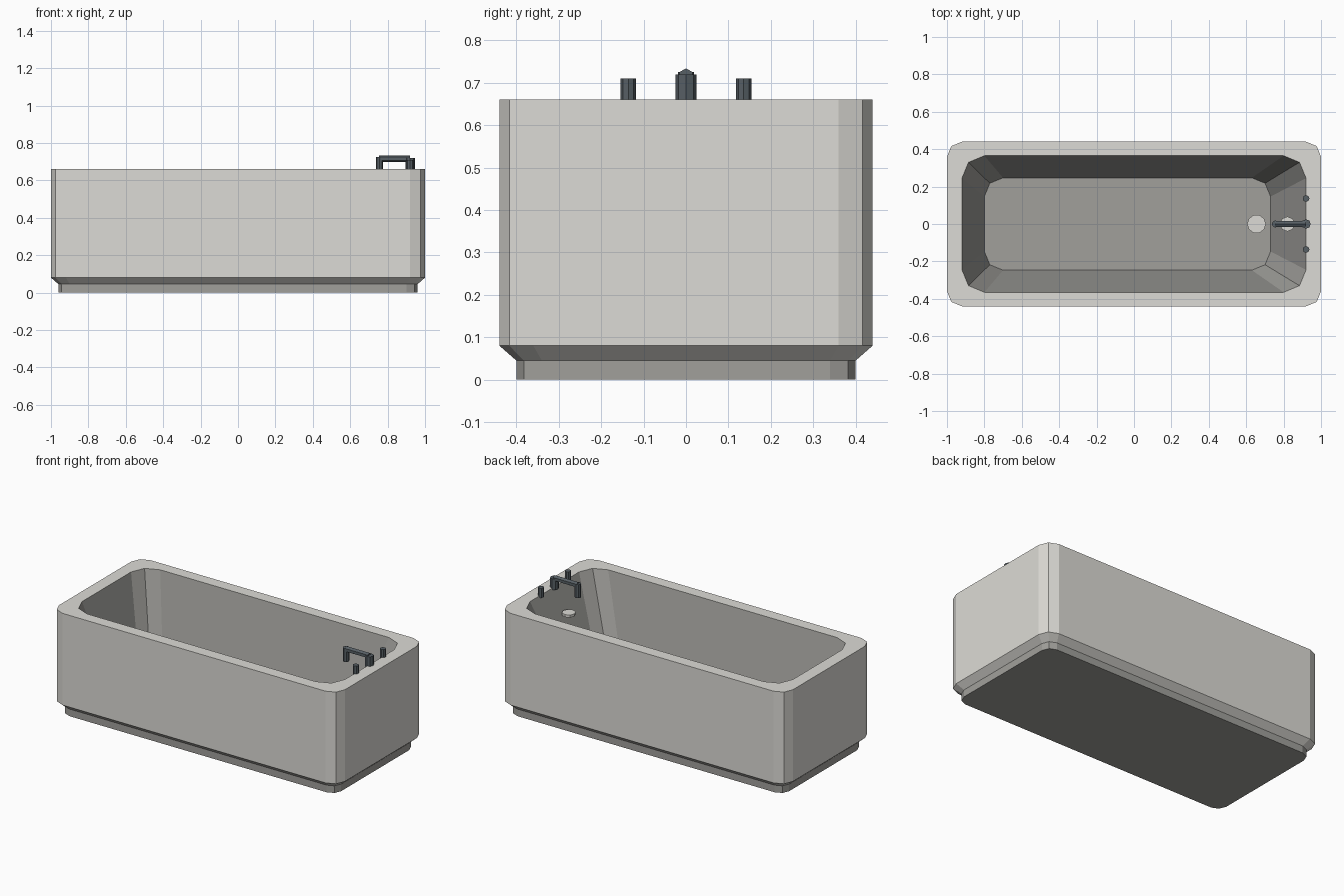
import bpy, bmesh, math
from mathutils import Vector

if "Cube" in bpy.data.objects:
    bpy.data.objects.remove(bpy.data.objects["Cube"])


def material(name, rgb):
    m = bpy.data.materials.new(name)
    m.diffuse_color = (*rgb, 1)
    m.use_nodes = True
    m.node_tree.nodes["Principled BSDF"].inputs["Base Color"].default_value = m.diffuse_color
    return m


ENAMEL = material("pale_enamel", (0.72, 0.71, 0.67))
SHADE = material("mid_grey", (0.355, 0.35, 0.33))
METAL = material("dark_metal", (0.095, 0.115, 0.13))


def ring(x0, x1, hy, r, z):
    """Rounded rectangle with two segments per corner."""
    pts = []
    for cx, cy, a0 in ((x1 - r, hy - r, 0), (x0 + r, hy - r, 90),
                       (x0 + r, r - hy, 180), (x1 - r, r - hy, 270)):
        for k in range(3):
            a = math.radians(a0 + 45 * k)
            pts.append((cx + r * math.cos(a), cy + r * math.sin(a), z))
    return pts


def loft(name, rings, mat, cap_start=False, cap_end=False):
    """Joins successive rings with quads."""
    bm = bmesh.new()
    loops = [[bm.verts.new(p) for p in r] for r in rings]
    for a, b in zip(loops, loops[1:]):
        n = len(a)
        for i in range(n):
            j = (i + 1) % n
            bm.faces.new((a[i], a[j], b[j], b[i]))
    if cap_start:
        bm.faces.new(loops[0][::-1])
    if cap_end:
        bm.faces.new(loops[-1])
    me = bpy.data.meshes.new(name)
    bm.to_mesh(me)
    bm.free()
    me.materials.append(mat)
    ob = bpy.data.objects.new(name, me)
    bpy.context.collection.objects.link(ob)
    return ob


def rod(name, p, q, r, sides, mat):
    """Prism running from p to q."""
    p, q = Vector(p), Vector(q)
    d = (q - p).normalized()
    u = Vector((0, 0, 1)) if abs(d.z) < 0.5 else Vector((1, 0, 0))
    v = d.cross(u)
    rings = []
    for c in (p, q):
        rings.append([c + r * (math.cos(t) * u + math.sin(t) * v)
                      for t in (2 * math.pi * i / sides for i in range(sides))])
    return loft(name, rings, mat, True, True)


# Base plinth
loft("plinth", [ring(-.96, .96, .40, .06, 0), ring(-.96, .96, .40, .06, .045)],
     SHADE, cap_start=True)

# Outer shell, with flared foot and flat rim
loft("tub_shell", [ring(-.96, .96, .40, .06, .045), ring(-1, 1, .44, .08, .08),
                   ring(-1, 1, .44, .08, .66), ring(-.92, .92, .365, .12, .66)],
     ENAMEL)

# Sloping basin
FLOOR = .18
loft("basin", [ring(-.92, .92, .365, .12, .66), ring(-.80, .73, .247, .10, FLOOR)],
     SHADE, cap_end=True)

# Drain and overflow discs
rod("drain", (.655, 0, FLOOR - .01), (.655, 0, FLOOR + .012), .05, 10, ENAMEL)
rod("overflow", (.82, 0, .51), (.82, 0, .526), .04, 8, ENAMEL)

# Tap: post, bar and outlet
rod("tap_post", (.92, 0, .65), (.92, 0, .72), .025, 8, METAL)
rod("tap_bar", (.755, 0, .716), (.92, 0, .716), .018, 6, METAL)
rod("tap_outlet", (.756, 0, .64), (.756, 0, .725), .019, 8, METAL)

# Tap handles
for side, y in (("front", -.136), ("back", .136)):
    rod(side + "_tap_handle", (.92, y, .65), (.92, y, .71), .018, 8, METAL)
